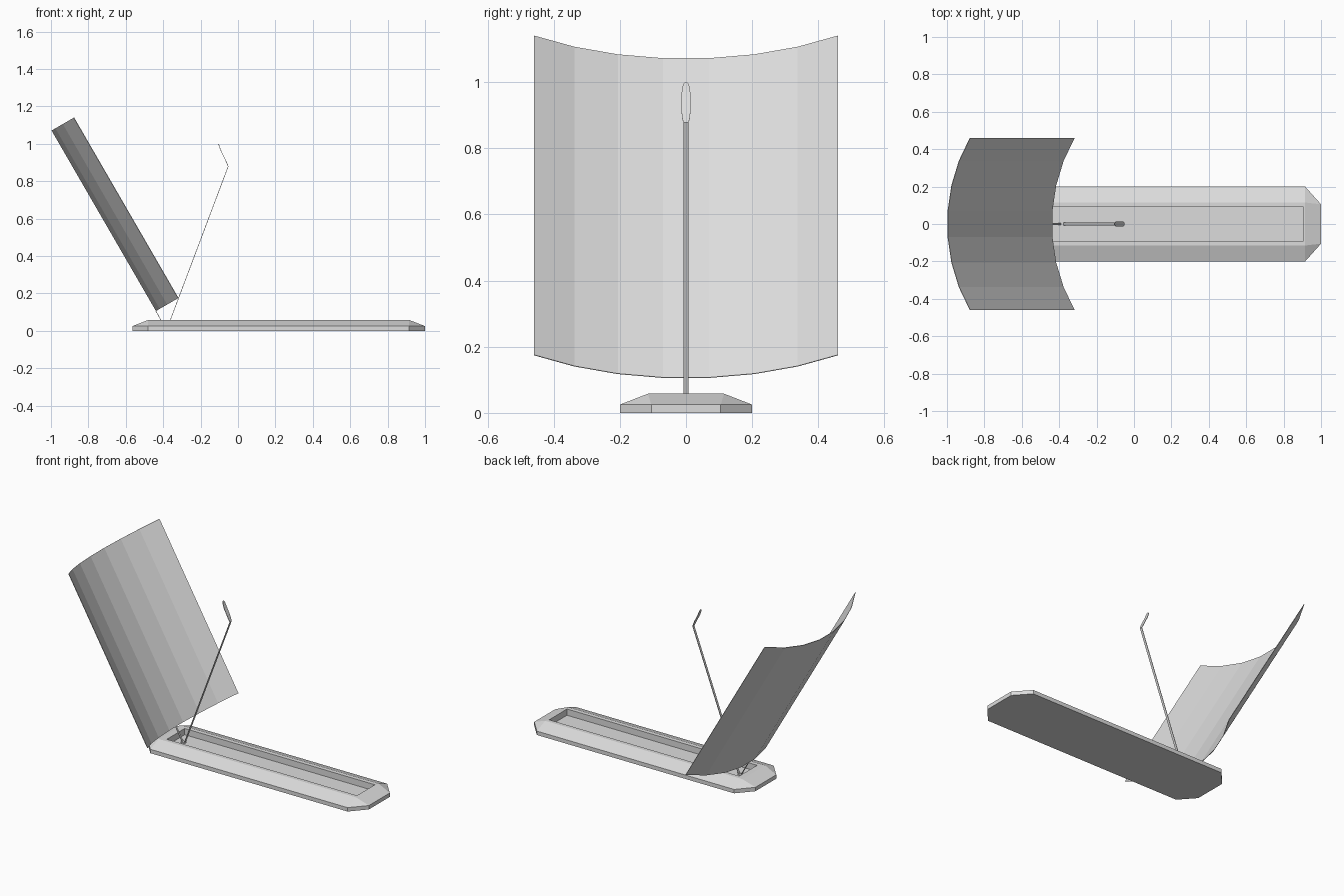
import bpy, bmesh, math

cube = bpy.data.objects.get("Cube")
if cube:
    bpy.data.objects.remove(cube, do_unlink=True)

grey = bpy.data.materials.new("light grey")
grey.use_nodes = True
GREY = (0.72, 0.72, 0.72, 1)
grey.diffuse_color = GREY
grey.node_tree.nodes["Principled BSDF"].inputs["Base Color"].default_value = GREY


def finish(bm, name, thickness=0):
    bmesh.ops.recalc_face_normals(bm, faces=bm.faces[:])
    mesh = bpy.data.meshes.new(name)
    bm.to_mesh(mesh)
    bm.free()
    mesh.materials.append(grey)
    ob = bpy.data.objects.new(name, mesh)
    bpy.context.collection.objects.link(ob)
    if thickness:
        mod = ob.modifiers.new("thickness", 'SOLIDIFY')
        mod.thickness = thickness
        mod.offset = 0
    return ob


def outline(x0, x1, half_x, cut_x, half_y, cut_y, z):
    """Eight-sided outline: full width between half_x stops, narrow at the ends."""
    a, b = x0 + cut_x, x1 - cut_x
    n = half_y - cut_y
    return [(x0, -n, z), (a, -half_y, z), (b, -half_y, z), (x1, -n, z),
            (x1, n, z), (b, half_y, z), (a, half_y, z), (x0, n, z)]


def strip(name, points, thickness):
    """Flat ribbon through (x, z, half width) points."""
    bm = bmesh.new()
    rows = [(bm.verts.new((x, -w, z)), bm.verts.new((x, w, z))) for x, z, w in points]
    for (a, b), (c, d) in zip(rows, rows[1:]):
        bm.faces.new((a, b, d, c))
    return finish(bm, name, thickness)


# Base: chamfered slab with sloping shoulders and a rectangular tray
bm = bmesh.new()
low = [bm.verts.new(p) for p in outline(-0.565, 1.0, 0, 0.085, 0.2, 0.095, 0)]
mid = [bm.verts.new(p) for p in outline(-0.565, 1.0, 0, 0.085, 0.2, 0.095, 0.025)]


def rect(x0, x1, h, z):
    return [bm.verts.new(p) for p in ((x0, -h, z), (x1, -h, z), (x1, h, z), (x0, h, z))]


top = rect(-0.48, 0.915, 0.115, 0.058)
rim = rect(-0.44, 0.905, 0.09, 0.058)
floor = rect(-0.44, 0.905, 0.09, 0.018)
bm.faces.new(low[::-1])
for i in range(8):
    j = (i + 1) % 8
    bm.faces.new((low[i], low[j], mid[j], mid[i]))
for i in range(4):
    j = (i + 1) % 4
    # long or end shoulder, then the triangular corner facet
    bm.faces.new((mid[2 * i + 1], mid[(2 * i + 2) % 8], top[j], top[i]))
    bm.faces.new((mid[2 * i], mid[2 * i + 1], top[i]))
    bm.faces.new((top[i], top[j], rim[j], rim[i]))
    bm.faces.new((rim[i], rim[j], floor[j], floor[i]))
bm.faces.new(floor)
finish(bm, "base")

# Curved panel: seven flat facets on an arc, leaning back
R, HALF, SEG = 0.826, math.radians(33.8), 7
bm = bmesh.new()
rows = []
for i in range(SEG + 1):
    t = -HALF + 2 * HALF * i / SEG
    d, y = R * (1 - math.cos(t)), R * math.sin(t)
    rows.append([bm.verts.new((x + 0.866 * d, y, z + 0.5 * d))
                 for x, z in ((-0.44, 0.105), (-0.998, 1.07))])
for (a, b), (c, d) in zip(rows, rows[1:]):
    bm.faces.new((a, c, d, b))
finish(bm, "curved_panel", 0.003)

# Bent strip: panel support, foot in the tray, and the long arm
strip("panel_support", [(-0.44, 0.107, 0.006), (-0.392, 0.022, 0.006)], 0.003)
strip("support_foot", [(-0.402, 0.02, 0.008), (-0.394, 0.02, 0.012),
                       (-0.378, 0.02, 0.012), (-0.37, 0.02, 0.008)], 0.004)
strip("arm", [(-0.376, 0.02, 0.008), (-0.052, 0.88, 0.008)], 0.003)

# Small rounded head on the arm tip
strip("arm_head", [(-0.052, 0.878, 0.008), (-0.058, 0.893, 0.012), (-0.070, 0.92, 0.014),
                   (-0.088, 0.955, 0.014), (-0.098, 0.98, 0.012), (-0.102, 0.993, 0.008),
                   (-0.105, 0.999, 0.003)], 0.003)
